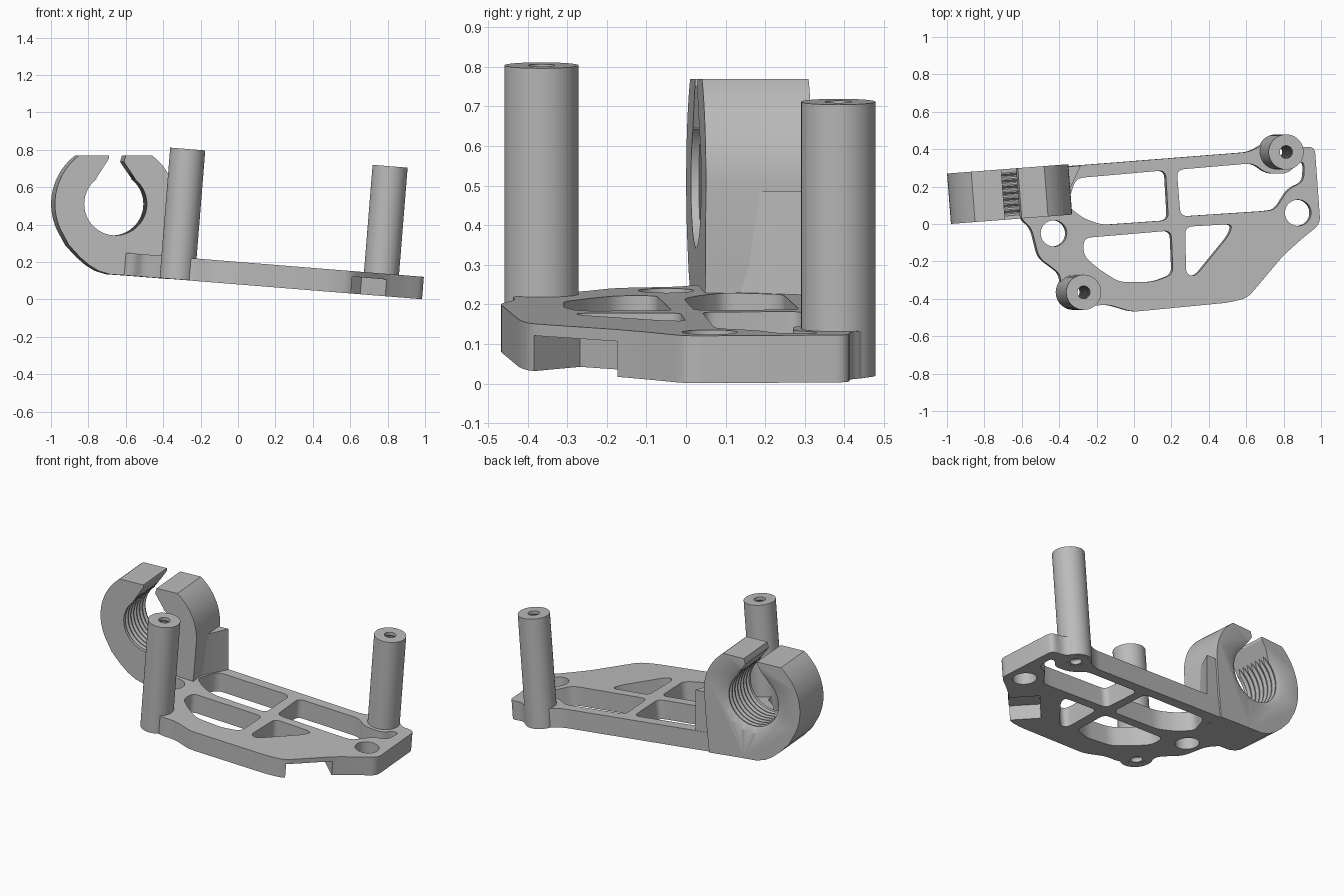
import bpy
import bmesh
from math import cos, sin, pi, radians
from mathutils import Matrix, Vector

cube = bpy.data.objects.get("Cube")
if cube:
    bpy.data.objects.remove(cube, do_unlink=True)

# One plain grey for every part
grey = bpy.data.materials.new("machined_grey")
grey.use_nodes = True
grey.diffuse_color = (0.5, 0.5, 0.5, 1)
grey.node_tree.nodes["Principled BSDF"].inputs["Base Color"].default_value = (0.5, 0.5, 0.5, 1)

# The plate and posts lean as one; the clamp is turned slightly in plan
TILT = Matrix.Translation((0, 0, 0.08)) @ Matrix.Rotation(radians(4.6), 4, 'Y')
CLAMP = Matrix.Translation((-0.665, 0.16, 0.51)) @ Matrix.Rotation(radians(4.4), 4, 'Z')
UPRIGHT = Matrix.Rotation(radians(90), 4, 'X')
THICK = 0.12


def make_object(name, bm, matrix):
    bmesh.ops.transform(bm, matrix=matrix, verts=bm.verts)
    bmesh.ops.recalc_face_normals(bm, faces=bm.faces)
    mesh = bpy.data.meshes.new(name)
    bm.to_mesh(mesh)
    bm.free()
    mesh.materials.append(grey)
    obj = bpy.data.objects.new(name, mesh)
    bpy.context.collection.objects.link(obj)
    return obj


def rounded(points, radius=0.04, steps=5):
    """Replace each corner of a closed outline with a small curve."""
    result = []
    for i, p in enumerate(points):
        p = Vector(p)
        before = Vector(points[i - 1]) - p
        after = Vector(points[(i + 1) % len(points)]) - p
        a = p + before.normalized() * min(radius, before.length * 0.45)
        b = p + after.normalized() * min(radius, after.length * 0.45)
        for k in range(steps + 1):
            t = k / steps
            result.append(a * (1 - t) ** 2 + p * 2 * t * (1 - t) + b * t ** 2)
    return result


def prism(name, points, low, high, matrix):
    bm = bmesh.new()
    base = bm.faces.new([bm.verts.new((p[0], p[1], low)) for p in points])
    moved = bmesh.ops.extrude_face_region(bm, geom=[base])["geom"]
    verts = [v for v in moved if isinstance(v, bmesh.types.BMVert)]
    bmesh.ops.translate(bm, verts=verts, vec=(0, 0, high - low))
    return make_object(name, bm, matrix)


def lathe(name, profile, matrix, sides=48):
    """Closed solid turned around z from (radius, height) pairs."""
    bm = bmesh.new()
    rings = [[bm.verts.new((r * cos(2 * pi * i / sides), r * sin(2 * pi * i / sides), h))
              for i in range(sides)] for r, h in profile]
    for lower, upper in zip(rings, rings[1:]):
        for i in range(sides):
            j = (i + 1) % sides
            bm.faces.new((lower[i], lower[j], upper[j], upper[i]))
    bm.faces.new(rings[0])
    bm.faces.new(rings[-1])
    return make_object(name, bm, matrix)


def thread_profile(crest, root, low, high, turns):
    pitch = (high - low) / turns
    profile = [(crest, low - 0.05)]
    for i in range(turns):
        z = low + i * pitch
        profile += [(crest, z), (crest, z + pitch * 0.2),
                    (root, z + pitch * 0.5), (root, z + pitch * 0.7)]
    return profile + [(crest, high), (crest, high + 0.05)]


def cut(target, *cutters):
    for cutter in cutters:
        mod = target.modifiers.new("cut", 'BOOLEAN')
        mod.operation = 'DIFFERENCE'
        mod.solver = 'EXACT'
        mod.object = cutter
    bpy.context.view_layer.update()
    graph = bpy.context.evaluated_depsgraph_get()
    mesh = bpy.data.meshes.new_from_object(target.evaluated_get(graph))
    target.modifiers.clear()
    target.data = mesh
    for cutter in cutters:
        bpy.data.objects.remove(cutter, do_unlink=True)


def arc(radius, start, end, steps):
    return [(radius * cos(radians(start + (end - start) * k / steps)),
             radius * sin(radians(start + (end - start) * k / steps)))
            for k in range(steps + 1)]


# Base plate outline
outline = [(-0.62, 0.29), (-0.35, 0.31), (0.61, 0.385), (0.69, 0.43), (0.75, 0.47),
           (0.83, 0.45), (0.87, 0.41), (0.96, 0.415), (0.99, 0.0), (0.89, -0.08), (0.79, -0.17),
           (0.6, -0.395), (0.5, -0.42), (-0.02, -0.47), (-0.15, -0.43), (-0.25, -0.44),
           (-0.41, -0.38), (-0.4, -0.27), (-0.52, -0.18), (-0.56, -0.02), (-0.62, 0.03)]
plate = prism("base_plate", rounded(outline), 0, THICK, TILT)

# Lightening windows through the plate
windows = [
    [(-0.32, 0.245), (0.16, 0.287), (0.175, 0.02), (-0.18, -0.005), (-0.28, 0.03),
     (-0.37, 0.1)],
    [(-0.28, -0.075), (0.19, -0.035), (0.2, -0.27), (0.09, -0.31), (-0.09, -0.31),
     (-0.2, -0.24), (-0.28, -0.17)],
    [(0.265, -0.015), (0.52, 0.0), (0.5, -0.06), (0.32, -0.28), (0.27, -0.27)],
    [(0.22, 0.29), (0.63, 0.325), (0.7, 0.27), (0.82, 0.27), (0.87, 0.33), (0.905, 0.33),
     (0.9, 0.225), (0.82, 0.19), (0.75, 0.08), (0.7, 0.07), (0.24, 0.04)],
]
cutters = [prism("window_cutter", rounded(w), -0.1, 0.3, TILT) for w in windows]

# Mounting holes
for x, y in ((-0.44, -0.05), (0.87, 0.06)):
    cutters.append(lathe("hole_cutter", [(0.07, -0.1), (0.07, 0.3)],
                         TILT @ Matrix.Translation((x, y, 0))))

# Slot under the slanted edge
slot = TILT @ Matrix.Translation((0.7, -0.28, 0)) @ Matrix.Rotation(radians(49), 4, 'Z')
cutters.append(prism("slot_cutter", [(-0.14, -0.2), (0.14, -0.2), (0.14, 0.18), (-0.14, 0.18)],
                     -0.1, 0.09, slot))

# Standoff posts with threaded bores running through the plate
posts = []
for name, x, y, top in (("front_post", -0.326, -0.365, 0.7), ("rear_post", 0.76, 0.385, 0.695)):
    place = TILT @ Matrix.Translation((x, y, 0))
    post = lathe(name, [(0.094, 0.001), (0.094, top)], place)
    bore = thread_profile(0.034, 0.046, 0.02, top - 0.02, 18)
    cut(post, lathe("bore_cutter", bore, place, 24))
    cutters.append(lathe("bore_cutter", [(0.05, -0.1), (0.05, 0.3)], place, 24))
    posts.append(post)
cut(plate, *cutters)

# Open ring clamp: outline in its own x-z plane, extruded along its axis
ring = arc(0.325, 53, 0, 12)[::-1] + arc(0.325, 127, 205, 16)
ring += [(-0.25, -0.22), (-0.19, -0.285), (-0.14, -0.328), (-0.09, -0.358), (-0.03, -0.376),
         (0.06, -0.382), (0.29, -0.4), (0.31, -0.2)]
clamp = prism("ring_clamp", ring, -0.135, 0.135, CLAMP @ UPRIGHT)

# Threaded bore with a chamfered back, and the flared gap at the top
bore = thread_profile(0.168, 0.186, -0.115, 0.115, 7)
bore = [(0.215, -0.15), (0.205, -0.135)] + bore[1:-1] + [(0.168, 0.2)]
gap = [(-0.035, 0.4), (-0.035, 0.243), (-0.105, 0.135), (0, 0.05),
       (0.105, 0.135), (0.045, 0.225), (0.055, 0.26), (0.055, 0.4)]
cut(clamp, lathe("thread_cutter", bore, CLAMP @ UPRIGHT, 64),
    prism("gap_cutter", gap, -0.3, 0.3, CLAMP @ UPRIGHT))

# Gusset joining the clamp to the back rail
gusset = prism("clamp_gusset", [(-0.37, 0.1), (-0.355, 0.16), (-0.285, 0.311), (-0.42, 0.303),
                                (-0.42, 0.12)], 0.14, 0.485, Matrix.Identity(4))

for obj in [plate, clamp, gusset] + posts:
    bpy.ops.object.select_all(action='DESELECT')
    obj.select_set(True)
    bpy.context.view_layer.objects.active = obj
    bpy.ops.object.shade_smooth_by_angle(angle=radians(30))
